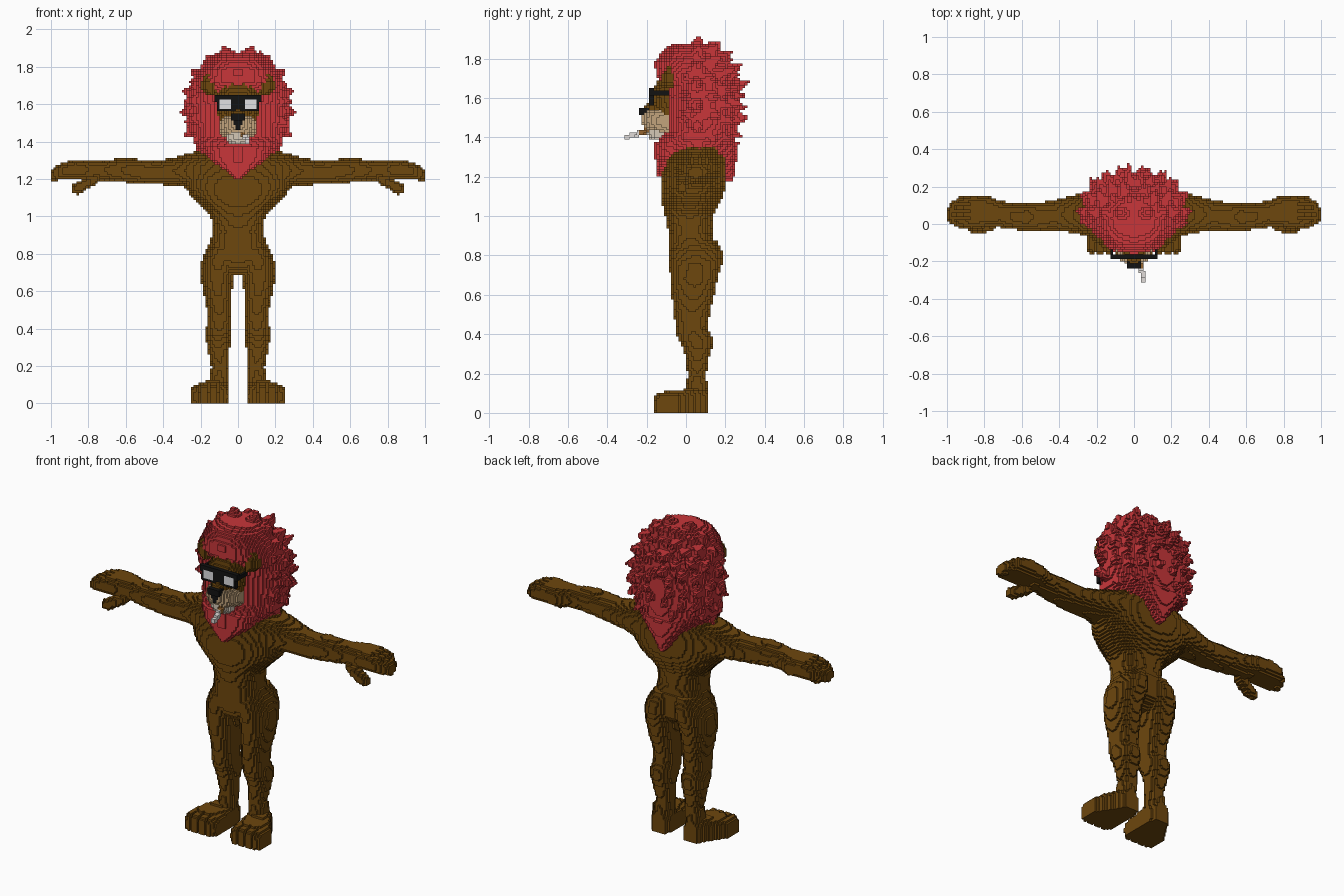
import bpy, math, random
from mathutils import Vector

random.seed(4)
H = 0.0125                      # voxel size
cells = {}                      # (i, j, k) -> part name; the first part to claim a cell keeps it


def put(name, c):
    cells.setdefault(c, name)
    if name.startswith("left_"):          # paired parts are mirrored in x
        cells.setdefault((-1 - c[0], c[1], c[2]), name.replace("left_", "right_"))


def span(lo, hi):
    """Cell indices whose centres lie between lo and hi."""
    return range(math.ceil(lo / H - 0.5 - 1e-6), math.floor(hi / H - 0.5 + 1e-6) + 1)


def loft(name, axis, rows, n=2.2):
    """Fill superellipse sections; row = position, then min/max on the two other axes."""
    others = [a for a in range(3) if a != axis]
    for (t0, *r0), (t1, *r1) in zip(rows, rows[1:]):
        for it in span(t0, t1):
            f = ((it + 0.5) * H - t0) / (t1 - t0)
            a0, a1, b0, b1 = (p + (q - p) * f for p, q in zip(r0, r1))
            for ia in span(a0, a1):
                u = abs((2 * (ia + 0.5) * H - a0 - a1) / (a1 - a0)) ** n
                for ib in span(b0, b1):
                    v = abs((2 * (ib + 0.5) * H - b0 - b1) / (b1 - b0)) ** n
                    if u + v <= 1:
                        c = [0, 0, 0]
                        c[axis], c[others[0]], c[others[1]] = it, ia, ib
                        if c[2] >= 0:
                            put(name, tuple(c))


def box_cells(x0, x1, y0, y1, z0, z1):
    return [(i, j, k) for i in span(x0, x1) for j in span(y0, y1) for k in span(z0, z1)]


def box(name, *b):
    for c in box_cells(*b):
        put(name, c)


def spike(name, base, tip, r0, r1, steps=12):
    """Tapering lock or rod made of stamped balls."""
    for s in range(steps + 1):
        p = base.lerp(tip, s / steps)
        r = r0 + (r1 - r0) * s / steps
        for c in box_cells(p.x - r, p.x + r, p.y - r, p.y + r, p.z - r, p.z + r):
            if (Vector([(q + 0.5) * H for q in c]) - p).length <= r:
                put(name, c)


def sym(rows):
    """Rows given with a half width instead of min/max x."""
    return [(t, -w, w, a, b) for t, w, a, b in rows]


# Glasses: lenses, then frame around them
box("left_lens", .035, .1, -.188, -.16, 1.575, 1.625)
box("glasses_frame", -.125, .125, -.188, -.162, 1.612, 1.65)
box("glasses_frame", -.115, .115, -.188, -.162, 1.5625, 1.612)
box("left_glasses_arm", .1125, .125, -.188, -.088, 1.612, 1.638)

# Nose and the line below it
box("nose", -.0375, .0375, -.238, -.19, 1.5125, 1.55)
box("nose", -.025, .025, -.226, -.19, 1.4875, 1.5125)
box("nose", -.0125, .0125, -.226, -.19, 1.4625, 1.4875)

# Cigarette
mouth, mid, end = Vector((.02, -.17, 1.445)), Vector((.035, -.225, 1.427)), Vector((.055, -.303, 1.4))
spike("cigarette_filter", mouth, mid, .014, .014)
spike("cigarette", mid, end, .014, .014)

# Muzzle, chin, snout bridge, ears and head
loft("chin", 2, sym([(1.385, .045, -.175, -.08), (1.41, .065, -.195, -.06), (1.45, .06, -.205, -.06)]))
loft("snout_bridge", 1, sym([(-.215, .035, 1.5, 1.56), (-.15, .06, 1.5, 1.595), (-.1, .07, 1.5, 1.6)]))
loft("muzzle", 1, sym([(-.22, .04, 1.46, 1.53), (-.19, .075, 1.43, 1.548),
                       (-.15, .095, 1.415, 1.555), (-.09, .105, 1.4, 1.55)]))
loft("left_ear", 2, [(1.645, .12, .16, -.12, -.05), (1.68, .115, .195, -.125, -.035),
                     (1.72, .115, .2, -.12, -.035), (1.757, .14, .18, -.095, -.05)])
loft("head", 2, sym([(1.42, .07, -.13, .1), (1.5, .105, -.15, .1), (1.58, .118, -.165, .1),
                     (1.64, .12, -.168, .1), (1.68, .11, -.15, .1), (1.72, .07, -.13, .1)]), 2.6)

# Torso
loft("torso", 2, sym([
    (.69, .09, -.03, .08), (.74, .18, -.08, .15), (.8, .175, -.09, .155), (.86, .15, -.092, .15),
    (.92, .137, -.09, .132), (1, .145, -.105, .135), (1.05, .19, -.12, .16), (1.1, .245, -.13, .185),
    (1.15, .28, -.13, .2), (1.2, .29, -.125, .205), (1.25, .29, -.11, .205), (1.3, .275, -.1, .2),
    (1.335, .25, -.06, .18), (1.355, .2, -.03, .17)]), 2.4)

# Arms, hands and thumbs
loft("left_arm", 0, [
    (.18, -.09, .18, 1.12, 1.35), (.27, -.06, .165, 1.15, 1.34), (.32, -.045, .155, 1.165, 1.32),
    (.42, -.04, .13, 1.17, 1.298), (.5, -.04, .115, 1.172, 1.3), (.57, -.037, .11, 1.178, 1.312),
    (.64, -.03, .107, 1.185, 1.31), (.72, -.018, .125, 1.193, 1.298)])
loft("left_hand", 0, [
    (.72, -.018, .125, 1.193, 1.298), (.78, -.015, .15, 1.193, 1.3), (.87, -.03, .155, 1.2, 1.304),
    (.94, -.02, .145, 1.195, 1.288), (.98, 0, .11, 1.193, 1.262), (1, .015, .075, 1.193, 1.24)], 2.6)
loft("left_thumb", 0, [(.74, -.03, .05, 1.185, 1.23), (.8, -.05, .02, 1.15, 1.215),
                       (.85, -.05, .01, 1.118, 1.19), (.888, -.04, 0, 1.12, 1.165)])

# Legs and feet
loft("left_leg", 2, [
    (.08, .055, .16, -.01, .11), (.14, .055, .15, .002, .107), (.2, .05, .143, .008, .105),
    (.28, .047, .16, 0, .118), (.34, .037, .173, -.02, .137), (.38, .034, .173, -.043, .135),
    (.43, .034, .166, -.05, .11), (.5, .034, .166, -.06, .12), (.58, .033, .183, -.07, .14),
    (.68, .027, .2, -.078, .16), (.76, .008, .195, -.088, .185), (.82, .005, .172, -.085, .185),
    (.87, .01, .14, -.06, .16)])
loft("left_foot", 1, [
    (-.165, .08, .225, -.01, .085), (-.14, .052, .252, -.03, .104), (-.05, .047, .252, -.03, .112),
    (.02, .045, .205, -.03, .125), (.08, .055, .165, -.03, .125), (.112, .068, .15, -.02, .11)], 3.5)

# Grooves between toes and between fingers
grooves = [(x, x + H, -.2, -.1, .06, .2) for x in (.1, .15, .2)] + [(x, x + H, -.2, -.15, 0, .2) for x in (.1, .15, .2)]
grooves += [(.88, 1.1, y, y + H, 1.265, 1.4) for y in (.025, .0625, .1)]
for g in grooves:
    for i, j, k in box_cells(*g):
        cells.pop((i, j, k), None)
        cells.pop((-1 - i, j, k), None)

# Mane: core, pointed beard and pointed back
loft("mane", 2, sym([
    (1.28, .15, -.13, .23), (1.34, .2, -.15, .245), (1.39, .235, -.14, .255), (1.43, .245, -.105, .26),
    (1.5, .26, -.1, .265), (1.6, .265, -.1, .26), (1.66, .258, -.11, .25), (1.72, .24, -.155, .23),
    (1.78, .205, -.158, .2), (1.84, .16, -.125, .16), (1.875, .11, -.06, .12)]), 2.1)
loft("mane", 2, sym([(1.2, .012, -.15, -.09), (1.25, .08, -.155, -.04), (1.3, .15, -.157, 0),
                     (1.38, .18, -.157, 0)]))
loft("mane", 2, sym([(1.175, .013, .195, .24), (1.24, .06, .14, .25), (1.3, .11, .1, .262),
                     (1.37, .17, .05, .27)]))

# Mane locks: rings of spikes (tip y, ring scale, first angle, lock count)
rings = [(0, .93, 25, 6, .045), (.07, 1, 15, 7, .055), (.16, .93, 6, 8, .055),
         (.23, .78, 15, 7, .055), (.28, .55, 8, 6, .055), (.305, .28, 20, 4, .05)]
for y, scale, first, count, r in rings:
    step = 19.5 if scale > .75 else 165 / count
    for n in range(count):
        a = math.radians(first + n * step)
        for side in (-1, 1):
            wob = 0 if scale == 1 else random.uniform(-.015, .015)
            tip = Vector((side * .305 * scale * math.sin(a), y + wob, 1.57 + .355 * scale * math.cos(a) + wob))
            base = Vector((tip.x * .75, y * .6 + .01, 1.58 + (tip.z - 1.57) * .75))
            spike("mane", base, tip, r, .006)

# Flat colours
colours = {"brown_fur": (.155, .063, .004), "red_mane": (.58, .037, .042), "black": (.006, .006, .006),
           "lens_white": (.75, .75, .77), "tan_muzzle": (.54, .37, .2), "pale_chin": (.66, .58, .47),
           "filter_brown": (.3, .13, .03), "paper_white": (.75, .72, .7)}
mats = {}
for cname, rgb in colours.items():
    mats[cname] = bpy.data.materials.new(cname)
    mats[cname].diffuse_color = (*rgb, 1)
special = {"mane": "red_mane", "nose": "black", "glasses_frame": "black", "glasses_arm": "black",
           "lens": "lens_white", "muzzle": "tan_muzzle", "chin": "pale_chin",
           "cigarette_filter": "filter_brown", "cigarette": "paper_white"}

# One blocky mesh per part, with only the outside faces of its cells
dirs = []
for axis in range(3):
    for s in (0, 1):
        u, v = (axis + 1) % 3, (axis + 2) % 3
        quad = []
        for a, b in ((0, 0), (1, 0), (1, 1), (0, 1)):
            p = [0, 0, 0]
            p[axis], p[u], p[v] = s, a, b
            quad.append(p)
        step = [0, 0, 0]
        step[axis] = 2 * s - 1
        dirs.append((step, quad if s else quad[::-1]))

parts = {}
for c, name in cells.items():
    parts.setdefault(name, []).append(c)
for name, members in parts.items():
    index, faces = {}, []
    for c in members:
        for d, quad in dirs:
            if (c[0] + d[0], c[1] + d[1], c[2] + d[2]) not in cells:
                faces.append([index.setdefault((c[0] + q[0], c[1] + q[1], c[2] + q[2]), len(index))
                              for q in quad])
    if faces:
        mesh = bpy.data.meshes.new(name)
        mesh.from_pydata([(x * H, y * H, z * H) for x, y, z in index], [], faces)
        key = name.replace("left_", "").replace("right_", "")
        mesh.materials.append(mats[special.get(key, "brown_fur")])
        bpy.context.collection.objects.link(bpy.data.objects.new(name, mesh))
